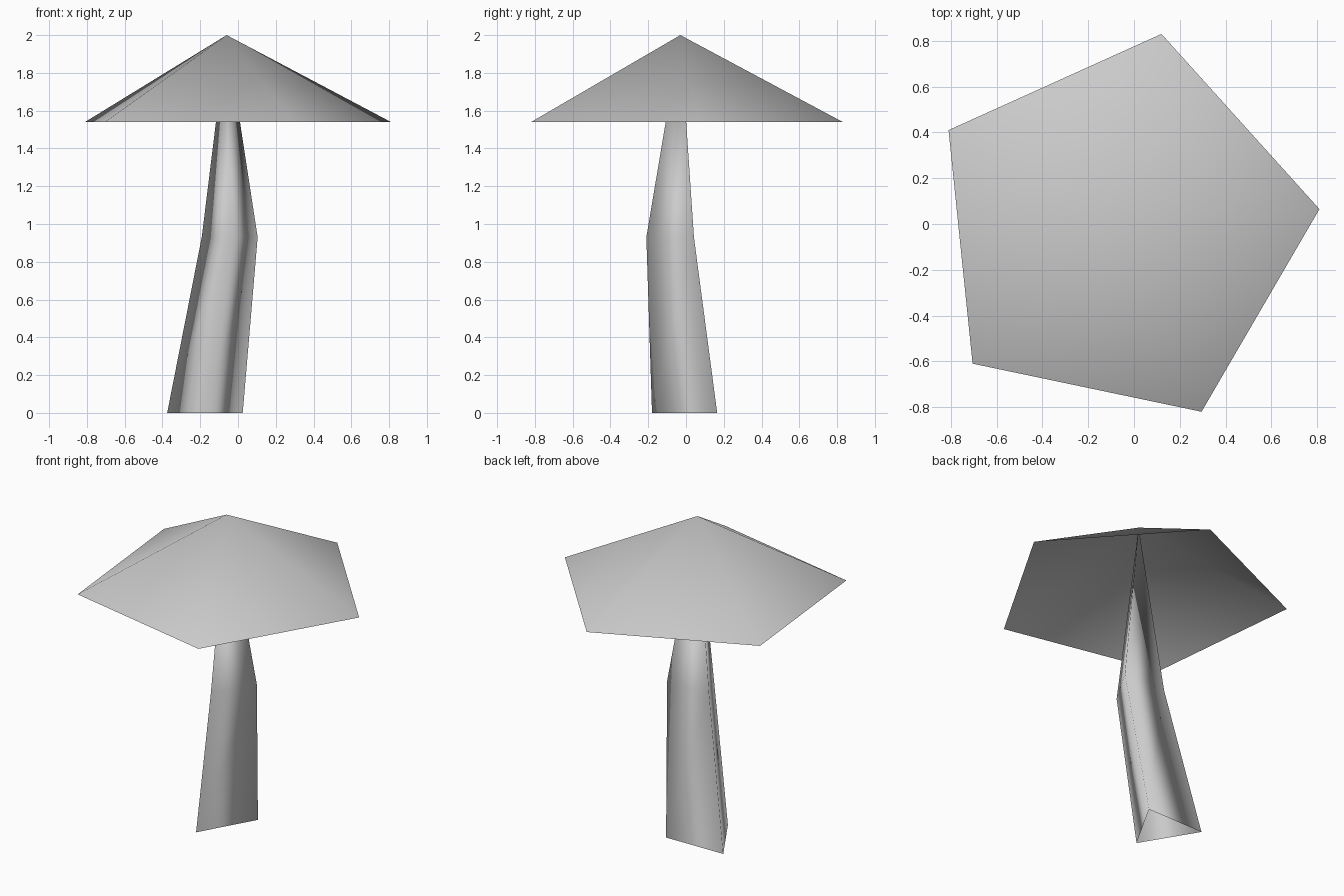
import bpy
import bmesh

cube = bpy.data.objects.get("Cube")
if cube:
    bpy.data.objects.remove(cube, do_unlink=True)

grey = bpy.data.materials.new("plain grey")
grey.use_nodes = True
colour = (0.6, 0.6, 0.6, 1)
grey.diffuse_color = colour
grey.node_tree.nodes["Principled BSDF"].inputs["Base Color"].default_value = colour

TIP = (-0.06, -0.03, 2.0)


def tapered_shell(name, rings):
    """Open-bottomed smooth shell: rings of (height, outline), closed to the tip."""
    bm = bmesh.new()
    loops = [[bm.verts.new((x, y, z)) for x, y in outline] for z, outline in rings]
    tip = bm.verts.new(TIP)
    n = len(loops[0])
    for i in range(n):
        j = (i + 1) % n
        for low, high in zip(loops, loops[1:]):
            bm.faces.new((low[i], low[j], high[j], high[i]))
        bm.faces.new((loops[-1][i], loops[-1][j], tip))
    for face in bm.faces:
        face.smooth = True
    mesh = bpy.data.meshes.new(name)
    bm.to_mesh(mesh)
    bm.free()
    mesh.materials.append(grey)
    obj = bpy.data.objects.new(name, mesh)
    bpy.context.collection.objects.link(obj)
    return obj


# Five-sided hollow cap, counter-clockwise from above
tapered_shell("mushroom_cap", [
    (1.54, [(0.81, 0.065), (0.12, 0.83), (-0.81, 0.41), (-0.705, -0.61), (0.295, -0.82)]),
])

# Three-sided bent stem, running up inside the cap to its tip
tapered_shell("mushroom_stem", [
    (0.0, [(-0.17, -0.18), (0.025, 0.165), (-0.375, 0.16)]),
    (0.93, [(-0.045, -0.21), (0.104, 0.042), (-0.192, 0.042)]),
])
